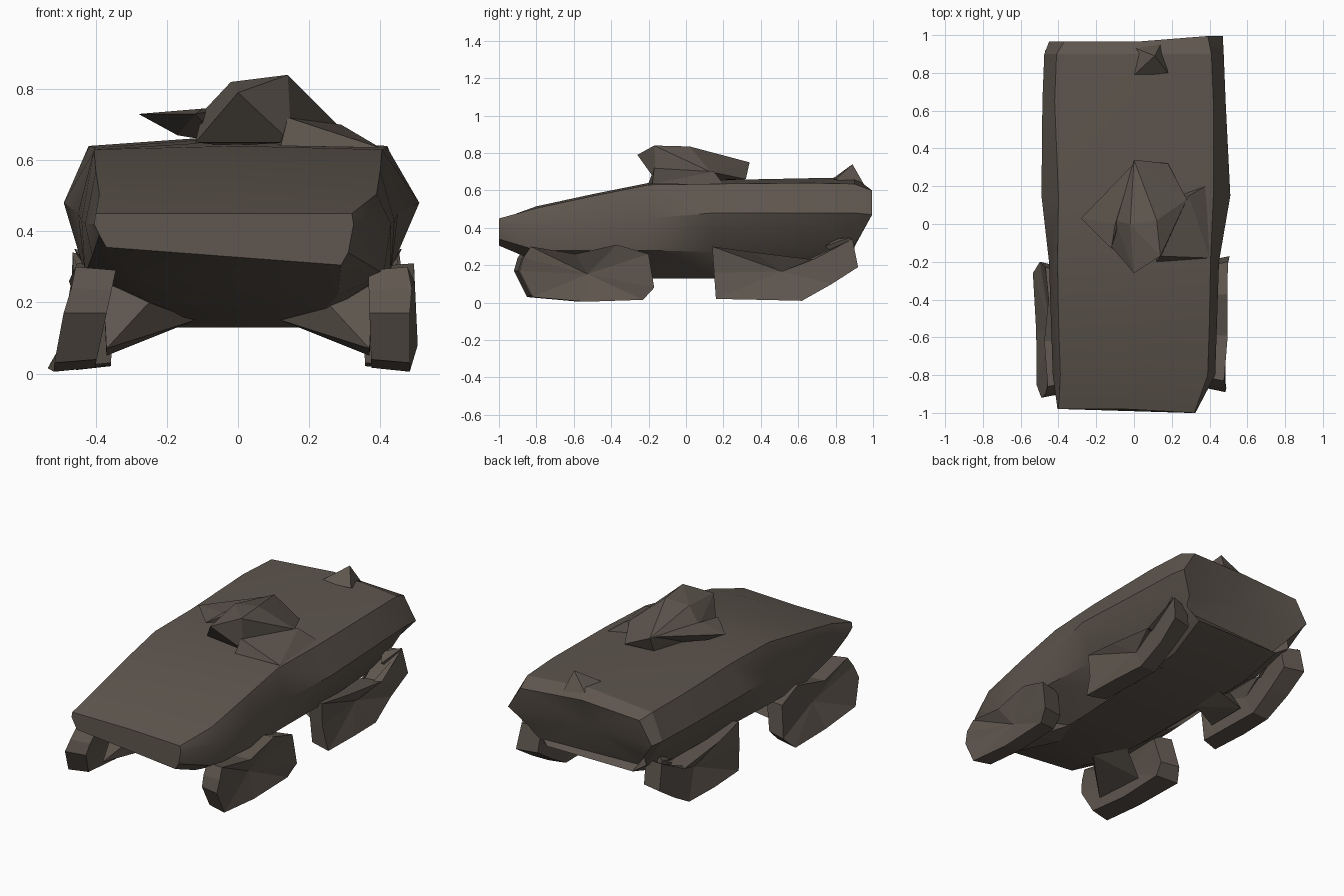
import bpy, bmesh, math, random

if "Cube" in bpy.data.objects:
    bpy.data.objects.remove(bpy.data.objects["Cube"])

random.seed(4)
mat = bpy.data.materials.new("dull brown")
mat.diffuse_color = (0.112, 0.092, 0.076, 1)
mat.use_nodes = True
mat.node_tree.nodes["Principled BSDF"].inputs["Base Color"].default_value = mat.diffuse_color


def finish(bm, name, smooth=None):
    bmesh.ops.recalc_face_normals(bm, faces=bm.faces)
    me = bpy.data.meshes.new(name)
    bm.to_mesh(me)
    bm.free()
    ob = bpy.data.objects.new(name, me)
    bpy.context.collection.objects.link(ob)
    me.materials.append(mat)
    if smooth:
        bpy.ops.object.select_all(action='DESELECT')
        ob.select_set(True)
        bpy.context.view_layer.objects.active = ob
        bpy.ops.object.shade_smooth_by_angle(angle=math.radians(smooth))
    return ob


def loft(bm, rings):
    """Skin a row of equal closed rings and cap both ends."""
    vs = [[bm.verts.new(p) for p in r] for r in rings]
    n = len(vs[0])
    for a, b in zip(vs, vs[1:]):
        for i in range(n):
            bm.faces.new((a[i], a[(i + 1) % n], b[(i + 1) % n], b[i]))
    return bm.faces.new(vs[0]), bm.faces.new(vs[-1])


def hull(name, pts):
    bm = bmesh.new()
    for p in pts:
        bm.verts.new(p)
    bmesh.ops.convex_hull(bm, input=bm.verts)
    junk = [v for v in bm.verts if not v.link_faces]
    bmesh.ops.delete(bm, geom=junk, context='VERTS')
    return finish(bm, name)


# Body: stations along y of (y, centre x, roof crown z, then half width and height of top, flank, sill, belly)
stations = [
    (-0.98, -.04, .45, .36, .45, .365, .42, .35, .39, .33, .355),
    (-0.80, 0, .515, .39, .505, .43, .42, .41, .33, .28, .27),
    (-0.50, 0, .58, .40, .57, .44, .43, .43, .28, .22, .15),
    (-0.20, 0, .64, .405, .63, .45, .45, .43, .28, .22, .13),
    (0.15, .01, .655, .41, .635, .50, .48, .41, .27, .23, .13),
    (0.65, 0, .665, .42, .64, .485, .48, .38, .26, .25, .16),
    (0.90, 0, .67, .41, .635, .475, .48, .37, .31, .28, .25),
    (0.965, .01, .62, .38, .60, .46, .47, .37, .36, .30, .28),
]
rings = []
for y, c, crown, *lv in stations:
    pairs = list(zip(lv[::2], lv[1::2]))
    tuck = (lambda z: .55 * max(0, .47 - z)) if y > .95 else (lambda z: 0)
    right = [(c + w, y - .02 * (y < -.9) + .03 * (y > .95) - tuck(z), z - .05 * (y < -.7) * (z < .4))
             for w, z in pairs]
    left = [(c - w, y - tuck(z), z) for w, z in reversed(pairs)]
    rings.append(right + left + [(c, y, crown)])
bm = bmesh.new()
_, back = loft(bm, rings)
# dented tail panel
dent = bmesh.ops.poke(bm, faces=[back])["verts"][0]
dent.co.y -= .03
finish(bm, "body", 28)

# Crumpled roof lump with low skirt, overhanging flap, rear spike
hull("roof_lump", [(-.03, -.05, .64), (-.12, -.12, .65), (-.10, .02, .735), (0, .34, .75),
                   (.18, .32, .66), (.28, .13, .70), (.14, -.17, .84), (0, -.26, .79),
                   (-.02, 0, .82), (.12, .02, .835), (.15, -.16, .65), (0, .3, .66)])
hull("roof_skirt", [(.14, -.17, .72), (.40, -.18, .635), (.29, .15, .70), (.1, .1, .65),
                    (.38, .2, .635), (.12, -.2, .64)])
hull("roof_flap", [(-.28, .03, .73), (-.12, -.13, .73), (0, .32, .75), (-.10, 0, .745),
                   (-.17, .04, .67), (-.05, .1, .65)])
hull("rear_spike", [(-.01, .78, .66), (.18, .80, .66), (.11, .89, .74), (-.04, .95, .60), (.15, .97, .60)])

# Wheel side outlines (y, z)
front = [(-.90, .24), (-.92, .17), (-.85, .03), (-.57, .005), (-.26, .015), (-.20, .08),
         (-.23, .26), (-.40, .31), (-.62, .26), (-.86, .30)]
rear = [(.14, .30), (.15, .16), (.16, .02), (.40, .015), (.62, .01), (.78, .10),
        (.92, .19), (.89, .34), (.68, .23), (.36, .27)]


def wheel(name, outline, side, x_in, x_out, lean, dy=0):
    n = len(outline)
    cy = sum(p[0] for p in outline) / n
    cz = sum(p[1] for p in outline) / n

    def ring(x, s, wob):
        return [(side * (x + lean * (cz - z) + random.uniform(-wob, 0)),
                 dy + cy + (y - cy) * s, max(0, cz + (z - cz) * s)) for y, z in outline]
    bm = bmesh.new()
    inner, outer = loft(bm, [ring(x_in, .93, .0), ring(x_out, 1, .03)])
    # sunken, torn-looking inner and outer sides
    mid = bmesh.ops.poke(bm, faces=[outer])["verts"][0]
    mid.co.x -= side * .05
    mid = bmesh.ops.poke(bm, faces=[inner])["verts"][0]
    mid.co.x += side * .03
    finish(bm, name)


for side, tag in ((1, "right"), (-1, "left")):
    wheel("front_wheel_" + tag, front, side, .37, .505, .2 if side < 0 else .03, .03 * (side > 0))
    wheel("rear_wheel_" + tag, rear, side, .35, .475, .05)
    # wedges tying the wheels to the belly
    hull("front_link_" + tag, [(side * .37, -.74, .07), (side * .37, -.40, .05), (side * .38, -.6, .26),
                               (side * .12, -.5, .15), (side * .2, -.30, .14), (side * .25, -.65, .2)])
    hull("rear_link_" + tag, [(side * .36, .25, .10), (side * .36, .5, .10), (side * .36, .4, .25),
                              (side * .2, .3, .14), (side * .2, .5, .15)])
    # torn shards beside the rear arches
    hull("flank_shard_" + tag, [(side * .42, .74, .3), (side * .46, .88, .35), (side * .40, .88, .22),
                                (side * .38, .8, .34)])
